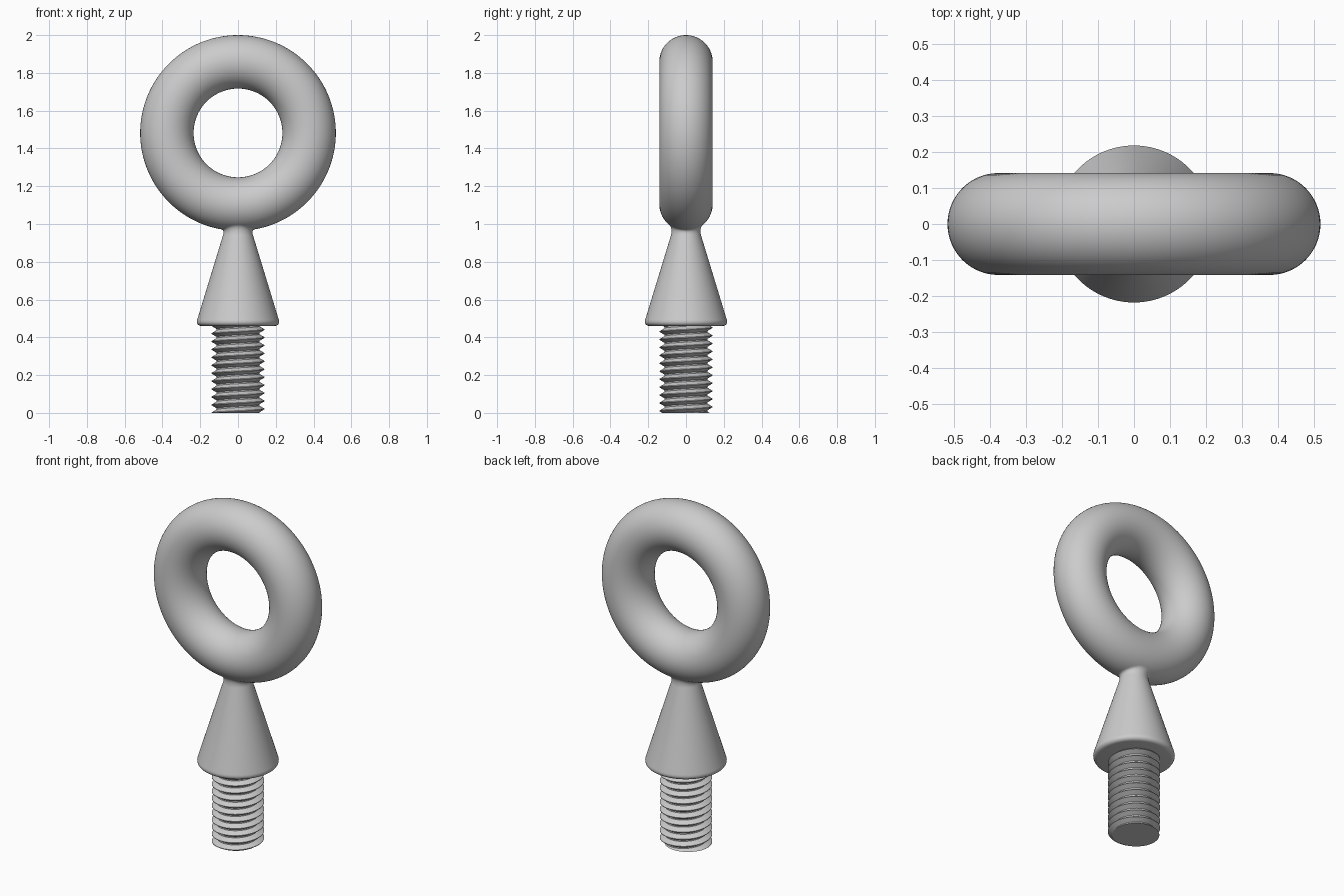
import bpy, bmesh, math
from mathutils import Vector

cube = bpy.data.objects.get("Cube")
if cube:
    bpy.data.objects.remove(cube, do_unlink=True)

MAJOR, MINOR, EYE_Z = 0.3765, 0.1415, 1.482
SEG = 96

steel = bpy.data.materials.new("steel_grey")
steel.use_nodes = True
GREY = (0.6, 0.6, 0.6, 1)
steel.diffuse_color = GREY
steel.node_tree.nodes["Principled BSDF"].inputs["Base Color"].default_value = GREY


def finish(obj, angle):
    obj.data.materials.append(steel)
    bpy.ops.object.select_all(action="DESELECT")
    obj.select_set(True)
    bpy.context.view_layer.objects.active = obj
    bpy.ops.object.shade_smooth_by_angle(angle=math.radians(angle))


def loft(name, rings, angle, cap_bottom=True):
    """Skin a stack of closed rings, listed from bottom to top."""
    bm = bmesh.new()
    loops = [[bm.verts.new(p) for p in ring] for ring in rings]
    for low, high in zip(loops, loops[1:]):
        for i in range(SEG):
            j = (i + 1) % SEG
            bm.faces.new((low[i], low[j], high[j], high[i]))
    if cap_bottom:
        bm.faces.new(loops[0][::-1])
    bmesh.ops.remove_doubles(bm, verts=bm.verts, dist=1e-5)
    bmesh.ops.recalc_face_normals(bm, faces=bm.faces)
    mesh = bpy.data.meshes.new(name)
    bm.to_mesh(mesh)
    bm.free()
    obj = bpy.data.objects.new(name, mesh)
    bpy.context.collection.objects.link(obj)
    finish(obj, angle)


def around(r, z, i):
    a = math.tau * i / SEG
    return Vector((r * math.cos(a), r * math.sin(a), z))


def on_eye(r, i):
    """Point on the underside of the eye ring at radius r from the axis."""
    p = around(r, 0, i)
    rho = MAJOR + math.sqrt(MINOR ** 2 - p.y ** 2)
    p.z = EYE_Z - math.sqrt(rho ** 2 - p.x ** 2)
    return p


# Eye ring, standing upright
bpy.ops.mesh.primitive_torus_add(major_radius=MAJOR, minor_radius=MINOR,
                                 major_segments=128, minor_segments=64,
                                 location=(0, 0, EYE_Z),
                                 rotation=(math.pi / 2, 0, 0))
eye = bpy.context.object
eye.name = "eye_ring"
finish(eye, 40)

# Conical collar: rounded foot, then a fillet blending into the eye ring
foot = [(0.0, 0.46), (0.195, 0.46), (0.204, 0.462), (0.212, 0.467),
        (0.217, 0.475), (0.218, 0.484), (0.216, 0.493), (0.079, 0.942)]
rings = [[around(r, z, i) for i in range(SEG)] for r, z in foot]
for step in range(1, 9):
    t = step / 8
    rings.append([around(0.079, 0.942, i) * (1 - t) ** 2
                  + on_eye(0.071, i) * 2 * t * (1 - t)
                  + on_eye(0.091, i) * t * t for i in range(SEG)])
loft("conical_collar", rings, 40, cap_bottom=False)

# Threaded shank: trapezoid thread wound as a right-hand helix
PITCH, TOP, ROOT, CREST = 0.042, 0.465, 0.113, 0.14
KNOTS = (0.0, 0.08, 0.46, 0.54, 0.92)


def thread_radius(phase):
    d = abs(phase % 1 - 0.5)
    return CREST - (CREST - ROOT) * min(max((d - 0.04) / 0.38, 0), 1)


def thread_point(turn, i):
    z = min(max(PITCH * (turn + i / SEG), 0), TOP)
    return around(thread_radius(z / PITCH - i / SEG), z, i)


# The seam vertex continues one pitch higher, so the grid is stitched per turn
bm = bmesh.new()
turns = [n + k for n in range(-2, int(TOP / PITCH) + 2) for k in KNOTS]
grid = [[bm.verts.new(thread_point(t, i)) for i in range(SEG + 1)] for t in turns]
for low, high in zip(grid, grid[1:]):
    for i in range(SEG):
        quad = (low[i], low[i + 1], high[i + 1], high[i])
        if max(v.co.z for v in quad) - min(v.co.z for v in quad) > 1e-7:
            bm.faces.new(quad)
bmesh.ops.delete(bm, geom=[v for v in bm.verts if not v.link_faces], context="VERTS")
bmesh.ops.remove_doubles(bm, verts=bm.verts, dist=1e-5)
bmesh.ops.dissolve_degenerate(bm, edges=bm.edges, dist=1e-6)
bmesh.ops.recalc_face_normals(bm, faces=bm.faces)
# Flat end caps
bmesh.ops.holes_fill(bm, edges=[e for e in bm.edges if e.is_boundary], sides=0)
bmesh.ops.recalc_face_normals(bm, faces=bm.faces)
mesh = bpy.data.meshes.new("threaded_shank")
bm.to_mesh(mesh)
bm.free()
shank = bpy.data.objects.new("threaded_shank", mesh)
bpy.context.collection.objects.link(shank)
finish(shank, 30)
